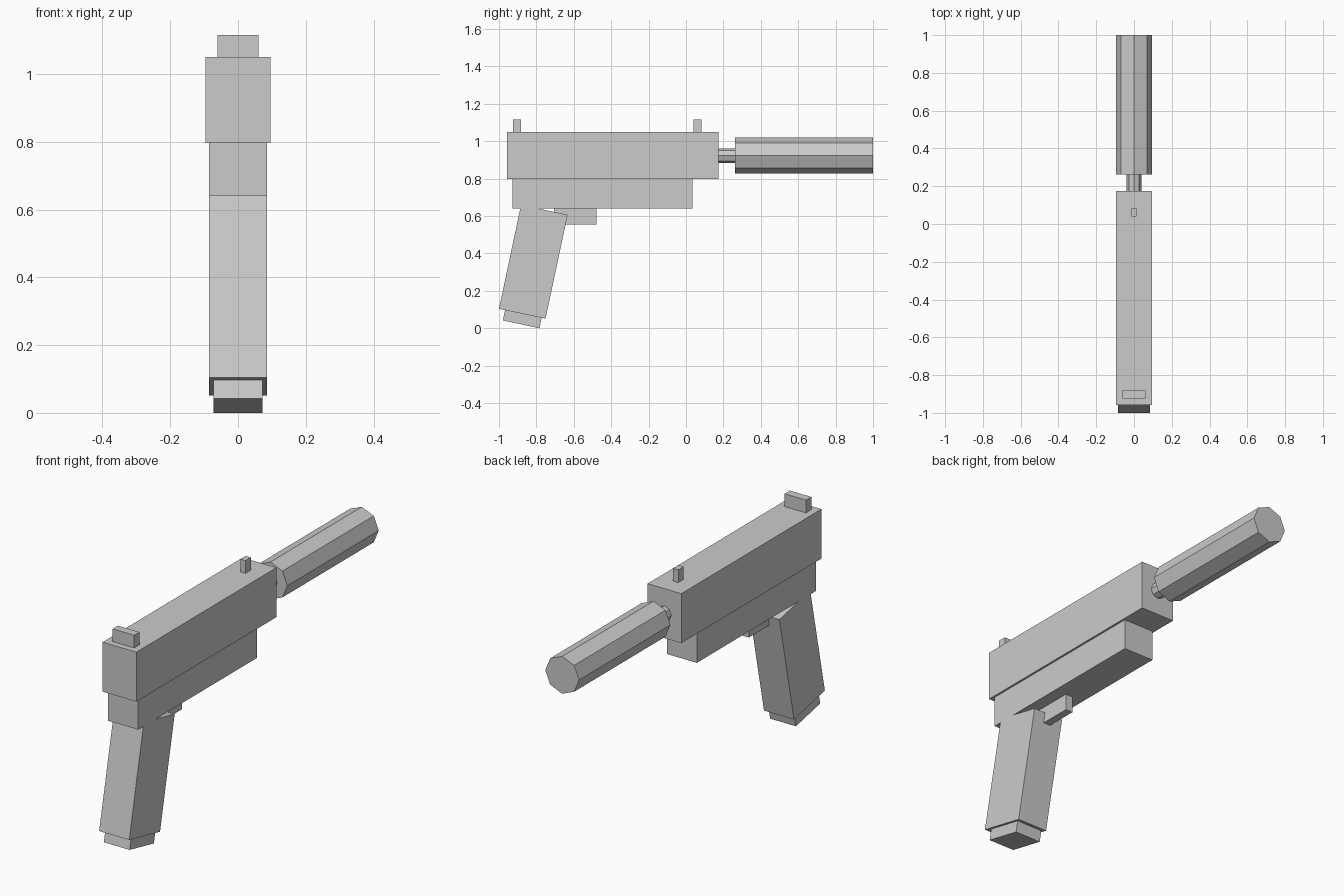
import bpy
from math import radians, sin, cos, pi
from mathutils import Vector

if "Cube" in bpy.data.objects:
    bpy.data.objects.remove(bpy.data.objects["Cube"])


def box(name, x_half, y0, y1, z0, z1):
    """Box centred on x = 0, spanning the given y and z ranges."""
    bpy.ops.mesh.primitive_cube_add(size=1, location=(0, (y0 + y1) / 2, (z0 + z1) / 2))
    ob = bpy.context.object
    ob.name = name
    ob.scale = (2 * x_half, y1 - y0, z1 - z0)
    return ob


def octagon_tube(name, radius, y0, y1, z):
    """Eight-sided cylinder along y, with corners on the x and z axes."""
    bpy.ops.mesh.primitive_cylinder_add(vertices=8, radius=radius, depth=y1 - y0,
                                        location=(0, (y0 + y1) / 2, z),
                                        rotation=(pi / 2, 0, 0))
    bpy.context.object.name = name


# upper body
box("slide", 0.0955, -0.957, 0.174, 0.797, 1.05)
box("frame", 0.085, -0.928, 0.034, 0.64, 0.797)

# sights
box("rear_sight", 0.061, -0.925, -0.882, 1.05, 1.115)
box("front_sight", 0.0145, 0.04, 0.083, 1.05, 1.115)

# trigger block under the frame
box("trigger", 0.02, -0.706, -0.479, 0.556, 0.64)

# barrel and muzzle tube
octagon_tube("barrel", 0.039, 0.15, 0.27, 0.923)
octagon_tube("muzzle_tube", 0.0955, 0.262, 1.0, 0.924)

# slanted grip and magazine base, both measured along the grip axis
TILT = radians(12)
axis = Vector((0, sin(TILT), cos(TILT)))
across = Vector((0, cos(TILT), -sin(TILT)))
grip_bottom = Vector((0, -0.8755, 0.0775))


def grip_box(name, x_half, depth, low, high, shift=0.0):
    ob = box(name, x_half, -depth / 2, depth / 2, low, high)
    ob.location = grip_bottom + axis * (low + high) / 2 + across * shift
    ob.rotation_euler = (-TILT, 0, 0)


grip_box("grip", 0.085, 0.2546, 0, 0.568)
grip_box("magazine_base", 0.073, 0.2, -0.0564, 0.02, 0.006)
